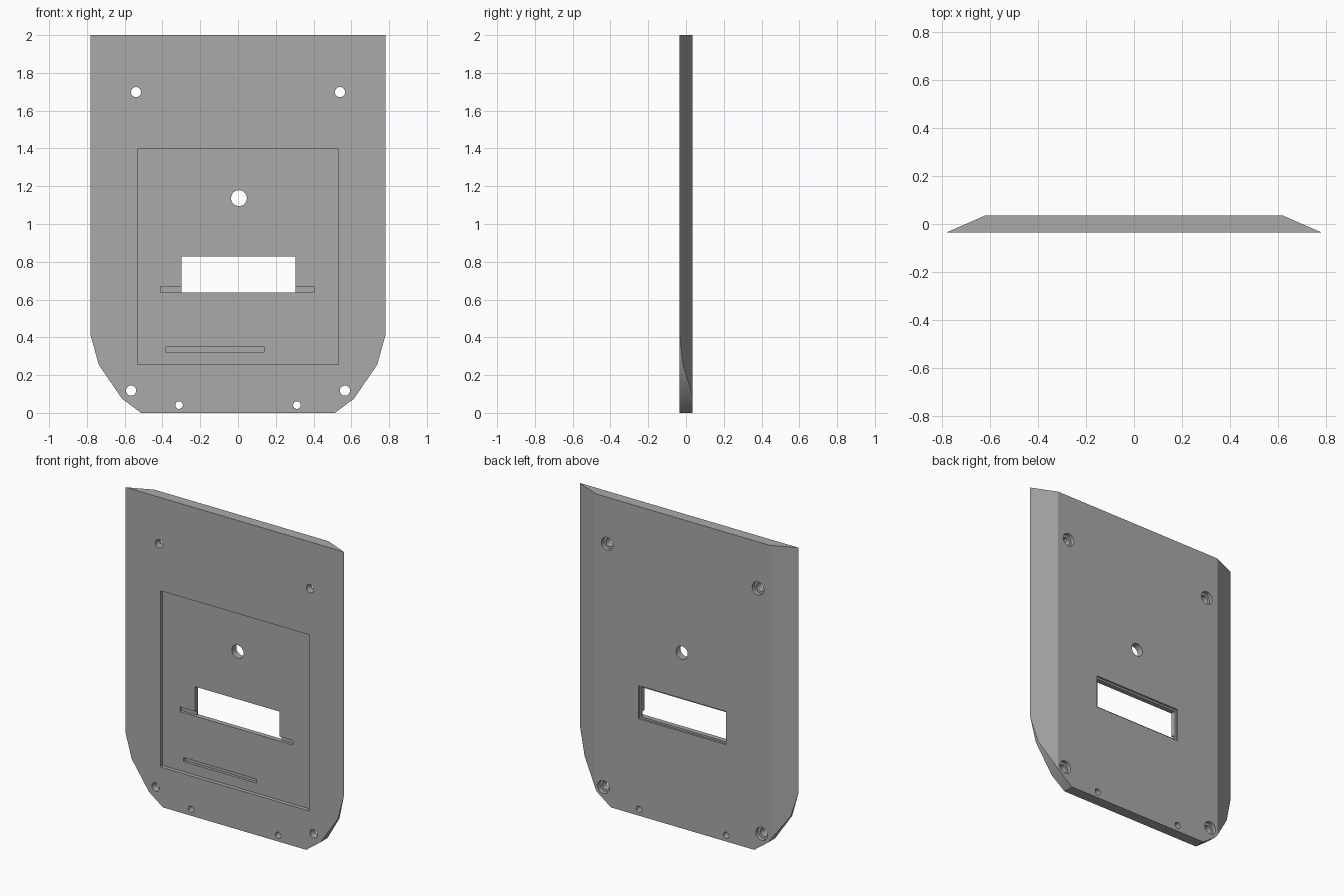
import bpy
import bmesh

HALF = 0.035  # half the plate thickness; front at -y, back at +y

cube = bpy.data.objects.get("Cube")
if cube:
    bpy.data.objects.remove(cube, do_unlink=True)

grey = bpy.data.materials.new("plain grey")
grey.use_nodes = True
grey.diffuse_color = (0.4, 0.4, 0.4, 1)
grey.node_tree.nodes["Principled BSDF"].inputs["Base Color"].default_value = grey.diffuse_color


def prism(name, outline, axis, start, end):
    """Extrude a 2D outline along y (points are x, z) or z (points are x, y)."""
    place = (lambda a, b, c: (a, c, b)) if axis == "y" else (lambda a, b, c: (a, b, c))
    bm = bmesh.new()
    face = bm.faces.new([bm.verts.new(place(a, b, start)) for a, b in outline])
    grown = bmesh.ops.extrude_face_region(bm, geom=[face])["geom"]
    bmesh.ops.translate(bm, vec=place(0, 0, end - start),
                        verts=[v for v in grown if isinstance(v, bmesh.types.BMVert)])
    bmesh.ops.recalc_face_normals(bm, faces=bm.faces)
    mesh = bpy.data.meshes.new(name)
    bm.to_mesh(mesh)
    bm.free()
    mesh.materials.append(grey)
    obj = bpy.data.objects.new(name, mesh)
    bpy.context.collection.objects.link(obj)
    return obj


def combine(target, cutter, operation="DIFFERENCE"):
    """Apply a boolean and remove the cutter."""
    cutter.hide_render = True
    mod = target.modifiers.new("cut", "BOOLEAN")
    mod.operation, mod.solver, mod.object = operation, "EXACT", cutter
    bpy.context.view_layer.objects.active = target
    bpy.ops.object.modifier_apply(modifier=mod.name)
    bpy.data.objects.remove(cutter, do_unlink=True)


def cut_box(x0, x1, z0, z1, y0=-0.1, y1=0.1):
    combine(plate, prism("box_cutter", [(x0, z0), (x1, z0), (x1, z1), (x0, z1)], "y", y0, y1))


def cut_hole(x, z, radius, y0=-0.1):
    bpy.ops.mesh.primitive_cylinder_add(vertices=32, radius=radius, depth=0.1 - y0,
                                        location=(x, (0.1 + y0) / 2, z), rotation=(1.570796, 0, 0))
    combine(plate, bpy.context.object)


# Plate with faceted lower corners, its long sides sloping in towards the back
right_side = [(0.513, 0), (0.614, 0.075), (0.737, 0.255), (0.782, 0.417), (0.782, 2)]
plate = prism("plate", right_side + [(-x, z) for x, z in reversed(right_side)], "y", -HALF, HALF)
slope = [(-0.782, -HALF), (0.782, -HALF), (0.622, HALF), (-0.622, HALF)]
combine(plate, prism("slope_cutter", slope, "z", -0.1, 2.1), "INTERSECT")

# Front recess with two shallow slots in its floor
cut_box(-0.532, 0.532, 0.257, 1.397, y1=-0.01)
cut_box(-0.41, 0.402, 0.638, 0.668, y1=0.008)
cut_box(-0.383, 0.141, 0.322, 0.348, y1=0.008)

# Window, stepped wider at the back
cut_box(-0.3, 0.305, 0.638, 0.829)
cut_box(-0.312, 0.317, 0.626, 0.841, y0=0.022)

# Centre hole, counterbored screw holes and small lower holes
cut_hole(0.005, 1.137, 0.042)
for side in (-1, 1):
    for x, z in ((0.54, 1.698), (0.566, 0.118)):
        cut_hole(side * x, z, 0.027)
        cut_hole(side * x, z, 0.042, y0=0.01)
    cut_hole(side * 0.312, 0.041, 0.02)

# Smooth the hole walls and the gentle slope, keep all real edges crisp
bpy.ops.object.select_all(action="DESELECT")
plate.select_set(True)
bpy.context.view_layer.objects.active = plate
bpy.ops.object.shade_smooth_by_angle(angle=0.35)
